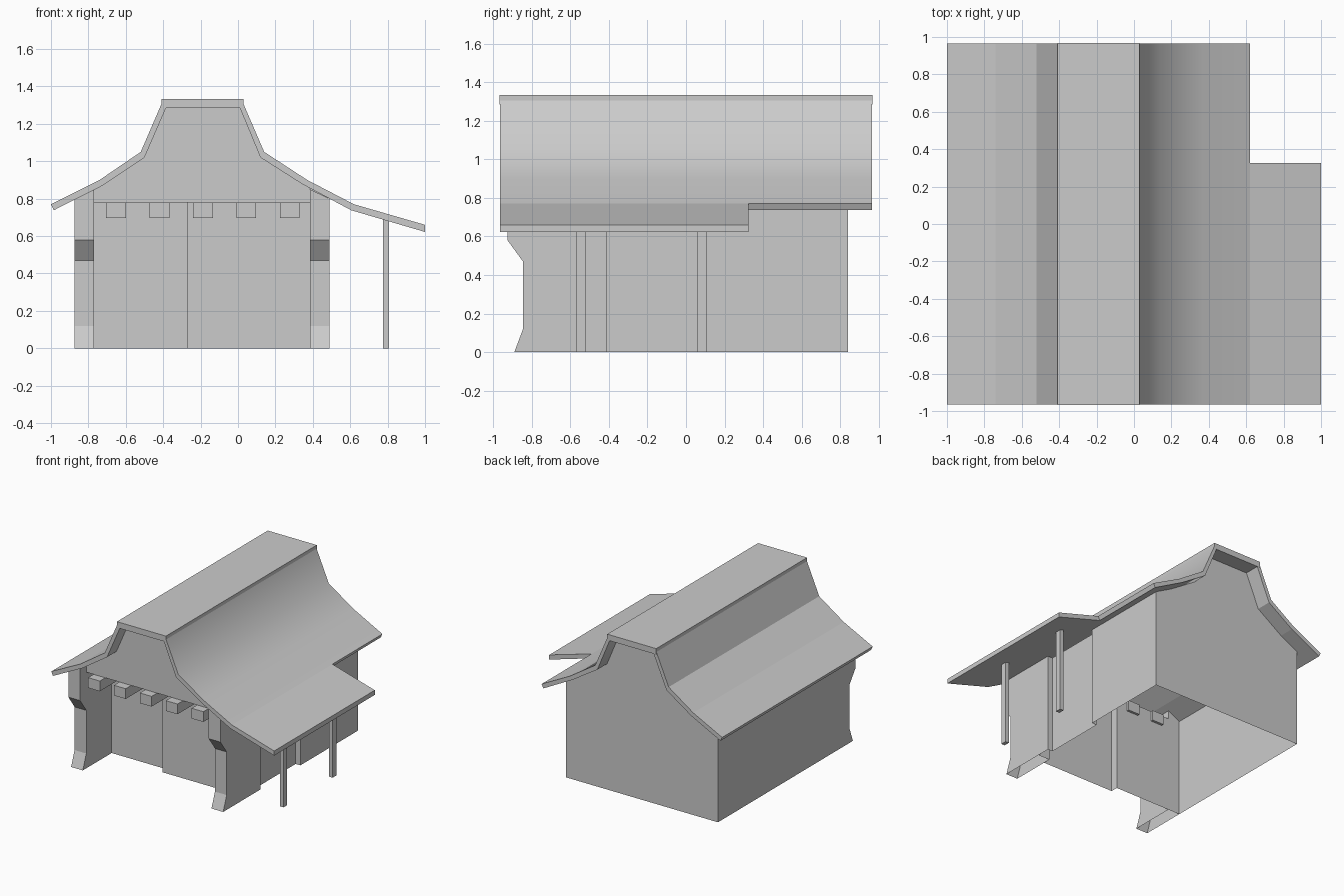
import bpy, bmesh, math

if "Cube" in bpy.data.objects:
    bpy.data.objects.remove(bpy.data.objects["Cube"])


def make(name, verts, faces, smooth=None, fix=True):
    me = bpy.data.meshes.new(name)
    me.from_pydata(verts, [], faces)
    bm = bmesh.new()
    bm.from_mesh(me)
    if fix:
        bmesh.ops.recalc_face_normals(bm, faces=bm.faces)
    bm.to_mesh(me)
    bm.free()
    ob = bpy.data.objects.new(name, me)
    bpy.context.collection.objects.link(ob)
    if smooth:
        bpy.ops.object.select_all(action='DESELECT')
        bpy.context.view_layer.objects.active = ob
        ob.select_set(True)
        bpy.ops.object.shade_smooth_by_angle(angle=math.radians(smooth))
    return ob


def box(name, x0, x1, y0, y1, z0, z1):
    v = [(x, y, z) for z in (z0, z1) for x, y in ((x0, y0), (x1, y0), (x1, y1), (x0, y1))]
    f = [(3, 2, 1, 0), (4, 5, 6, 7)] + [(i, (i + 1) % 4, (i + 1) % 4 + 4, i + 4) for i in range(4)]
    return make(name, v, f)


def slab(name, top, under, y0, y1, smooth=None):
    """Sheet of roofing: top and underside profiles in xz, run along y."""
    n = len(top)
    loop = top + under[::-1]
    m = len(loop)
    v = [(x, y, z) for y in (y0, y1) for x, z in loop]
    f = [(i, (i + 1) % m, (i + 1) % m + m, i + m) for i in range(m)]
    for i in range(n - 1):
        cap = (i, i + 1, m - 2 - i, m - 1 - i)
        f += [cap, tuple(k + m for k in cap[::-1])]
    return make(name, v, f, smooth)


def wall(name, path, height):
    """Upright sheet following a plan path."""
    n = len(path)
    v = [(x, y, z) for z in (0, height) for x, y in path]
    return make(name, v, [(i, i + 1, i + 1 + n, i + n) for i in range(n - 1)], fix=False)


# Roof: two flared slopes, flat ridge and porch extension
under_left = [(-.985, .738), (-.72, .872), (-.50, 1.02), (-.385, 1.285)]
under_right = [(.01, 1.285), (.12, 1.02), (.34, .88), (.605, .738)]
slab("roof_left", [(-1, .77), (-.74, .90), (-.52, 1.05), (-.41, 1.305)], under_left, -.965, .965)
slab("roof_right", [(.03, 1.305), (.14, 1.05), (.37, .90), (.62, .77)], under_right, -.965, .965, 40)
slab("porch_roof", [(.62, .77), (1, .66)], [(.605, .738), (1, .622)], -.965, .325)
box("ridge", -.41, .03, -.967, .967, 1.285, 1.333)

# Gable ends
peak = [(-.72, .872), (-.50, 1.02), (-.385, 1.285), (.01, 1.285), (.12, 1.02), (.34, .88)]
front = [(-.77, .78), (-.77, .848)] + peak + [(.385, .856), (.385, .78)]
back = [(-.875, 0), (-.875, .795)] + peak + [(.49, .80), (.49, 0)]
make("front_gable", [(x, -.845, z) for x, z in front], [tuple(range(len(front)))[::-1]], fix=False)
make("back_wall", [(x, .84, z) for x, z in back], [tuple(range(len(back)))], fix=False)

# Walls, with the right side recessed under the porch
wall("left_wall", [(-.875, .84), (-.875, -.52)], .797)
wall("front_wall", [(-.77, -.52), (-.27, -.52), (-.27, -.58), (.385, -.58)], .78)
wall("right_wall", [(.49, -.52), (.49, -.41), (.447, -.41), (.447, .10), (.49, .10), (.49, .84)], .80)
make("soffit", [(-.77, -.845, .78), (.385, -.845, .78), (.385, -.52, .78), (-.77, -.52, .78)],
     [(3, 2, 1, 0)], fix=False)

# Front pillars with a shaped leading edge, open underneath
side = [(-.52, 0), (-.89, 0), (-.845, .12), (-.845, .47), (-.925, .58), (-.925, .80), (-.52, .80)]
for name, outer, inner in (("left_pillar", -.875, -.77), ("right_pillar", .49, .385)):
    v = [(outer, y, z) for y, z in side] + [(inner, y, .85 if z == .80 else z) for y, z in side]
    n = len(side)
    f = [(i, (i + 1) % n, (i + 1) % n + n, i + n) for i in range(1, n)]
    make(name, v, f + [tuple(range(n)), tuple(range(n, 2 * n))[::-1]])

# Beam ends under the front gable
for i in range(5):
    x = -.705 + i * .2325
    box("beam_end", x, x + .105, -.915, -.50, .697, .78)

# Porch posts
for y in (-.57, .06):
    box("porch_post", .775, .807, y, y + .048, 0, .69)
